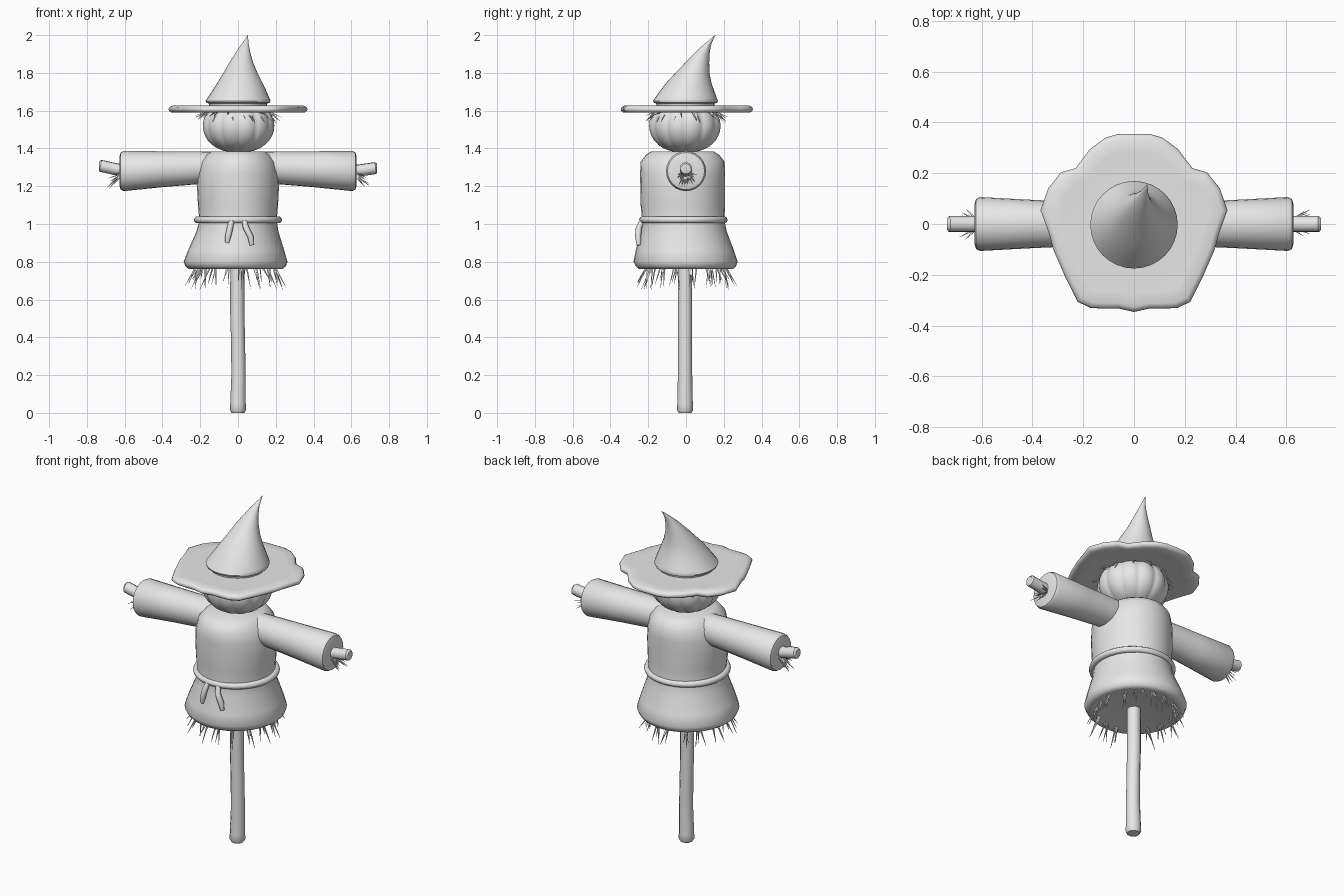
import bpy, bmesh, math, random
from mathutils import Vector

random.seed(4)
cube = bpy.data.objects.get("Cube")
if cube:
    bpy.data.objects.remove(cube)

grey = bpy.data.materials.new("light grey")
grey.use_nodes = True
grey.diffuse_color = (0.8, 0.8, 0.8, 1)
grey.node_tree.nodes["Principled BSDF"].inputs["Base Color"].default_value = (0.8, 0.8, 0.8, 1)


def add_object(name, bm, angle=40):
    bmesh.ops.recalc_face_normals(bm, faces=bm.faces)
    mesh = bpy.data.meshes.new(name)
    bm.to_mesh(mesh)
    bm.free()
    mesh.materials.append(grey)
    obj = bpy.data.objects.new(name, mesh)
    bpy.context.collection.objects.link(obj)
    bpy.ops.object.select_all(action='DESELECT')
    obj.select_set(True)
    bpy.context.view_layer.objects.active = obj
    bpy.ops.object.shade_smooth_by_angle(angle=math.radians(angle))
    return obj


def skin(bm, rings):
    """Join rings of points into a closed surface."""
    loops = [[bm.verts.new(p) for p in ring] for ring in rings]
    n = len(loops[0])
    for a, b in zip(loops, loops[1:]):
        for i in range(n):
            j = (i + 1) % n
            bm.faces.new((a[i], a[j], b[j], b[i]))
    bm.faces.new(loops[0][::-1])
    bm.faces.new(loops[-1])


def oval(cx, cy, z, rx, ry, n=32):
    return [(cx + rx * math.cos(t), cy + ry * math.sin(t), z)
            for t in (math.tau * i / n for i in range(n))]


def hoop(x, z, r, n=24):
    """Ring facing along x."""
    return [(x, r * math.cos(t), z + r * math.sin(t))
            for t in (math.tau * i / n for i in range(n))]


def tube(bm, path, radii, n=8):
    """Round tube along a path."""
    pts = [Vector(p) for p in path]
    rings = []
    for i, p in enumerate(pts):
        d = (pts[min(i + 1, len(pts) - 1)] - pts[max(i - 1, 0)]).normalized()
        u = d.orthogonal().normalized()
        v = d.cross(u)
        rings.append([p + radii[i] * (u * math.cos(t) + v * math.sin(t))
                      for t in (math.tau * k / n for k in range(n))])
    skin(bm, rings)


def straw(bm, start, end, r=0.006):
    tube(bm, (start, end), (r, 0.0008), 4)


# Pole, slightly crooked
bm = bmesh.new()
skin(bm, [oval(x, -0.005, z, r, r, 12) for x, z, r in (
    (0, 0, 0.034), (0, 0.015, 0.043), (0, 0.05, 0.041), (0.003, 0.2, 0.038),
    (0, 0.38, 0.037), (-0.004, 0.55, 0.038), (-0.003, 0.85, 0.037))])
add_object("pole", bm)

# Tunic: torso and flared skirt, as ovals (cx, cy, z, rx, ry)
bm = bmesh.new()
skin(bm, [oval(*r) for r in (
    (-0.013, 0, 0.77, 0.22, 0.22), (-0.013, 0, 0.762, 0.248, 0.25),
    (-0.013, 0, 0.775, 0.265, 0.264), (-0.013, -0.002, 0.8, 0.275, 0.276),
    (-0.01, -0.006, 0.86, 0.255, 0.26), (-0.003, -0.012, 0.96, 0.217, 0.228),
    (0, -0.014, 1.02, 0.205, 0.218), (0, -0.017, 1.1, 0.212, 0.223),
    (0, -0.018, 1.2, 0.217, 0.224), (0, -0.018, 1.27, 0.213, 0.225),
    (0, -0.018, 1.33, 0.197, 0.222), (0, -0.018, 1.365, 0.168, 0.195),
    (0, -0.018, 1.385, 0.14, 0.165))])
add_object("tunic", bm, 60)

# Rope belt and its two hanging ends
bm = bmesh.new()
n, m = 40, 10
grid = []
for i in range(n):
    t = math.tau * i / n
    grid.append([bm.verts.new(((0.215 + 0.018 * math.cos(s)) * math.cos(t),
                               -0.014 + (0.216 + 0.018 * math.cos(s)) * math.sin(t),
                               1.022 + 0.018 * math.sin(s)))
                 for s in (math.tau * k / m for k in range(m))])
for i in range(n):
    for k in range(m):
        a, b = grid[i], grid[(i + 1) % n]
        bm.faces.new((a[k], b[k], b[(k + 1) % m], a[(k + 1) % m]))
add_object("belt", bm, 60)
for side, name, foot in ((-1, "right_belt_end", (-0.058, -0.253, 0.9)),
                         (1, "left_belt_end", (0.073, -0.25, 0.888))):
    bm = bmesh.new()
    tube(bm, ((0.033 * side, -0.23, 1.02), (0.042 * side, -0.25, 0.98),
              (foot[0] * 0.9, -0.254, 0.935), foot), (0.014, 0.016, 0.016, 0.011))
    add_object(name, bm, 50)

# Sleeves, hand sticks and cuff straw
for side, word in ((1, "left"), (-1, "right")):
    bm = bmesh.new()
    skin(bm, [hoop(side * x, z, r) for x, z, r in (
        (0.05, 1.3, 0.082), (0.2, 1.298, 0.086), (0.4, 1.29, 0.095),
        (0.606, 1.28, 0.106), (0.622, 1.28, 0.098), (0.628, 1.28, 0.075))])
    add_object(word + "_sleeve", bm, 35)
    bm = bmesh.new()
    lift = 0.012 if side < 0 else 0
    tube(bm, [(side * x, 0, z) for x, z in (
        (0.55, 1.28), (0.64, 1.283 + lift / 2), (0.728, 1.296 + lift), (0.735, 1.296 + lift))],
        (0.032, 0.032, 0.032, 0.024), 10)
    add_object(word + "_hand_stick", bm)
    bm = bmesh.new()
    for i in range(12):
        t = math.pi * (1.02 + 0.96 * i / 11)
        reach = random.uniform(0.05, 0.08)
        straw(bm, (side * 0.622, 0.02 * math.cos(t), 1.27 + 0.02 * math.sin(t)),
              (side * random.uniform(0.66, 0.7), reach * 0.8 * math.cos(t),
               1.265 + reach * math.sin(t)))
    add_object(word + "_cuff_straw", bm)

# Straw tufts under the skirt
bm = bmesh.new()
for i in range(16):
    t = math.tau * (i + 0.4) / 16
    for k in range(3):
        a = t + random.uniform(-0.09, 0.09)
        b = a + random.uniform(-0.12, 0.12)
        r = random.uniform(0.21, 0.27)
        straw(bm, (0.205 * math.cos(a) - 0.013, 0.205 * math.sin(a), 0.785),
              (r * math.cos(b) - 0.013, r * math.sin(b), random.uniform(0.65, 0.71)), 0.007)
add_object("skirt_straw", bm)

# Ribbed round head
bm = bmesh.new()
rings = []
for i in range(1, 16):
    p = math.pi * i / 16
    ring = []
    for k in range(96):
        t = math.tau * k / 96
        r = 0.193 * math.sin(p) ** 0.85 * (0.95 + 0.05 * abs(math.sin(6 * t)) ** 0.7)
        ring.append((0.003 + r * math.cos(t), -0.006 + r * math.sin(t), 1.52 - 0.142 * math.cos(p)))
    rings.append(ring)
skin(bm, rings)
add_object("head", bm, 60)

# Straw hair poking out below the brim
bm = bmesh.new()
for i in range(12):
    t = math.tau * (i + 0.5) / 12
    for k in range(3):
        a = t + random.uniform(-0.12, 0.12)
        r = random.uniform(0.2, 0.235)
        straw(bm, (0.165 * math.cos(a), 0.165 * math.sin(a), 1.595),
              (r * math.cos(a + 0.05), r * math.sin(a + 0.05), random.uniform(1.53, 1.575)), 0.005)
add_object("hair_straw", bm)

# Wavy hat brim: half outline, mirrored
half = [(0, -0.346), (0.063, -0.332), (0.12, -0.333), (0.172, -0.33), (0.222, -0.306),
        (0.27, -0.21), (0.318, -0.1), (0.332, -0.045), (0.368, 0.055), (0.338, 0.14),
        (0.288, 0.203), (0.23, 0.22), (0.173, 0.295), (0.112, 0.34), (0.06, 0.355), (0, 0.355)]
outline = half + [(-x, y) for x, y in half[-2:0:-1]]
bm = bmesh.new()
skin(bm, [[(x * s, y * s, z) for x, y in outline] for s, z in (
    (0.4, 1.597), (0.8, 1.594), (0.95, 1.589), (0.99, 1.598), (1, 1.608),
    (0.985, 1.619), (0.94, 1.627), (0.8, 1.624), (0.4, 1.628))])
add_object("hat_brim", bm, 60)

# Bent hat crown, leaning back to a point
bm = bmesh.new()
skin(bm, [oval(x, y, z, r, r) for x, y, z, r in (
    (0, -0.003, 1.615, 0.15), (0, -0.003, 1.638, 0.155), (0, -0.003, 1.642, 0.168),
    (0, -0.003, 1.652, 0.172), (0.002, -0.001, 1.665, 0.165), (0.006, 0.005, 1.7, 0.146),
    (0.01, 0.014, 1.745, 0.121), (0.013, 0.034, 1.8, 0.09), (0.017, 0.06, 1.855, 0.063),
    (0.026, 0.085, 1.905, 0.04), (0.037, 0.113, 1.95, 0.02), (0.046, 0.138, 1.98, 0.008),
    (0.052, 0.155, 2, 0.001))])
add_object("hat_crown", bm, 50)
